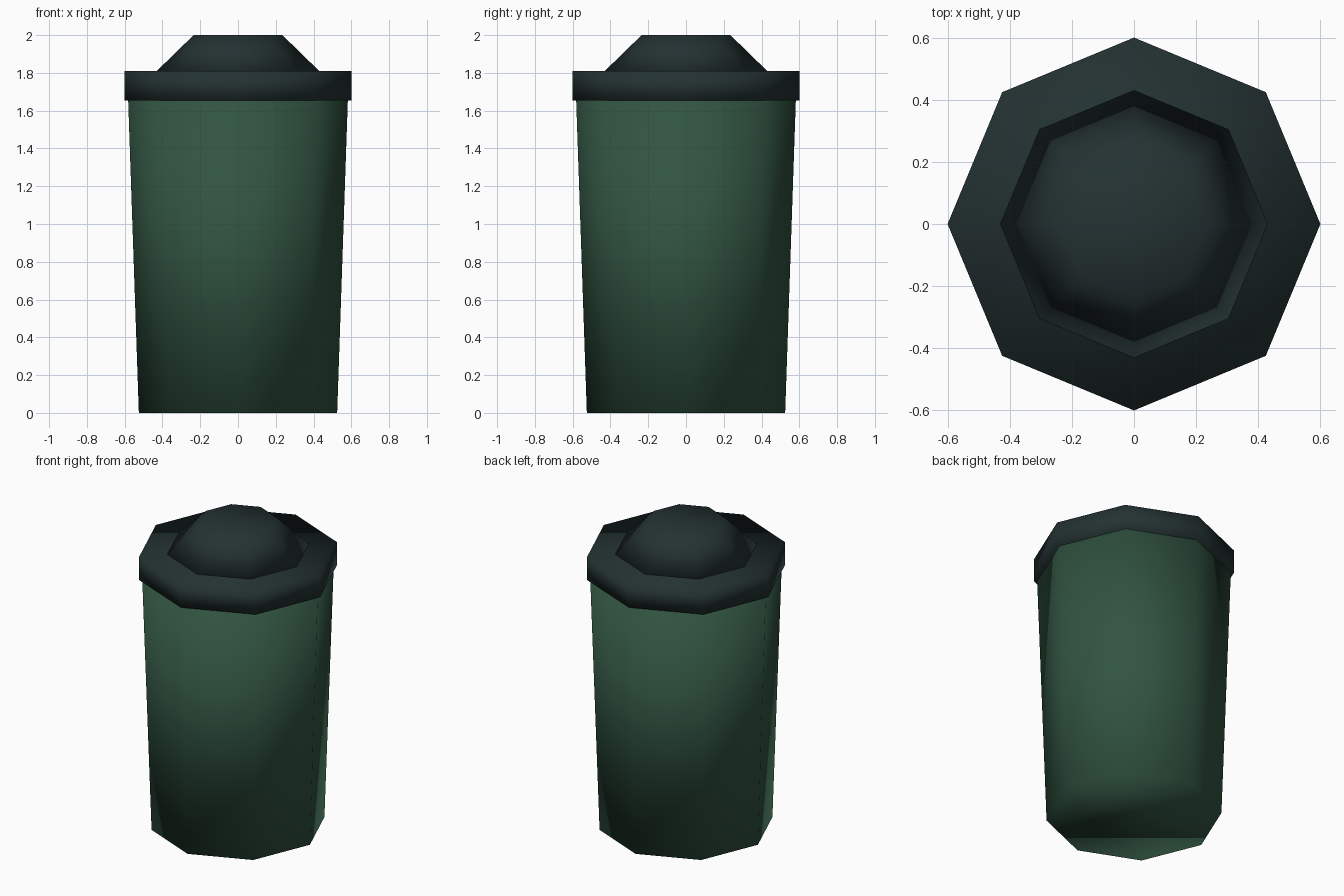
import bpy

if "Cube" in bpy.data.objects:
    bpy.data.objects.remove(bpy.data.objects["Cube"])


def material(name, rgb):
    m = bpy.data.materials.new(name)
    m.diffuse_color = (*rgb, 1.0)
    m.use_nodes = True
    m.node_tree.nodes["Principled BSDF"].inputs["Base Color"].default_value = m.diffuse_color
    return m


def tapered_octagon(name, r_bottom, r_top, z_bottom, z_top, mat):
    """Closed eight-sided frustum, smooth shaded, with corners on the axes."""
    bpy.ops.mesh.primitive_cone_add(
        vertices=8, radius1=r_bottom, radius2=r_top, depth=z_top - z_bottom,
        location=(0, 0, (z_bottom + z_top) / 2))
    obj = bpy.context.object
    obj.name = name
    obj.data.materials.append(mat)
    bpy.ops.object.shade_smooth()
    return obj


green = material("dark_green", (0.031, 0.089, 0.053))
charcoal = material("charcoal", (0.0176, 0.0319, 0.0319))

# Tapered bin body
tapered_octagon("bin_body", 0.525, 0.583, 0.0, 1.70, green)
# Wide rim of the lid
tapered_octagon("lid_rim", 0.60, 0.60, 1.655, 1.81, charcoal)
# Raised cap on the lid
tapered_octagon("lid_cap", 0.43, 0.235, 1.81, 2.0, charcoal)
